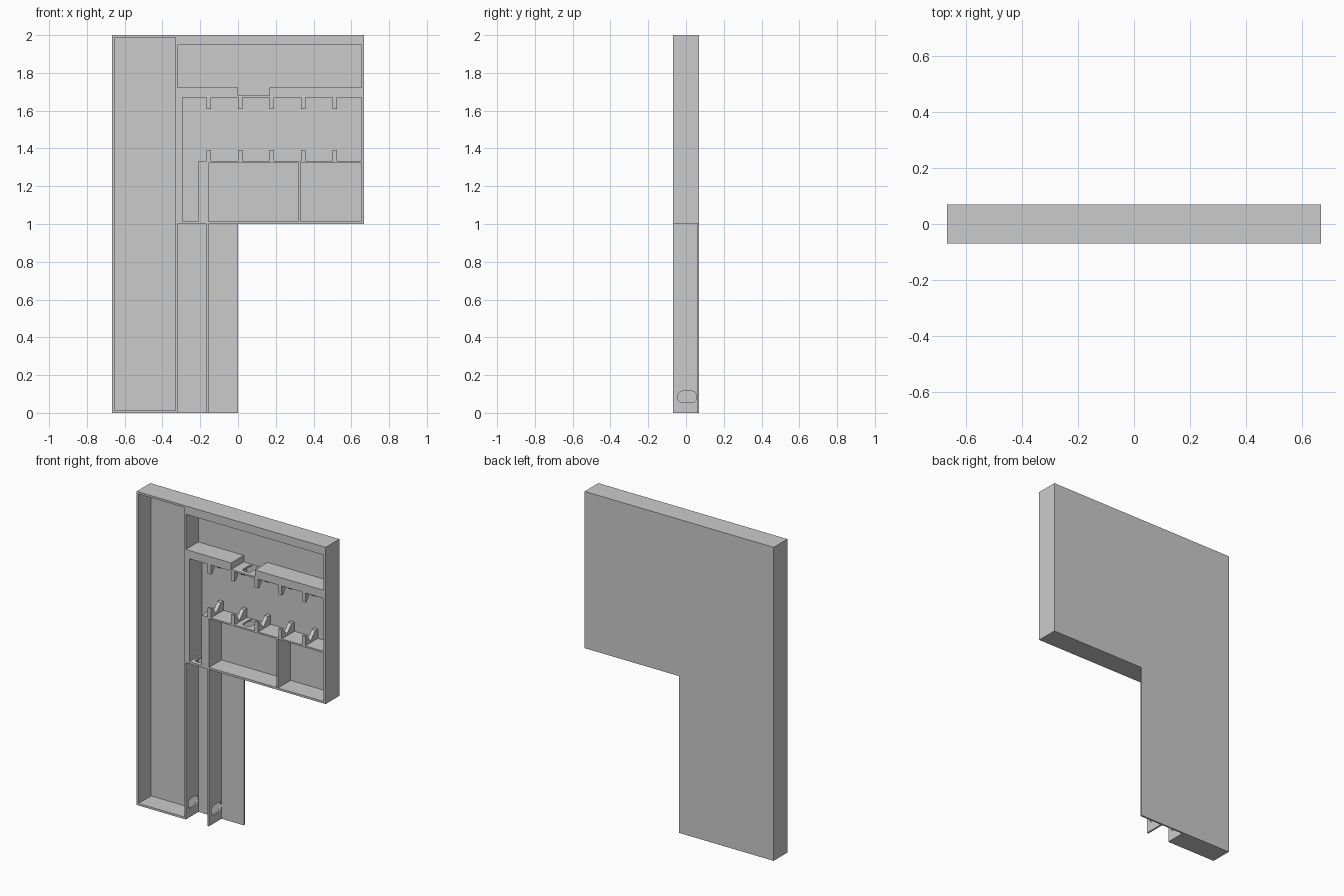
import bpy, bmesh, math

if "Cube" in bpy.data.objects:
    bpy.data.objects.remove(bpy.data.objects["Cube"])

HALF_W, HALF_D, FLOOR = 0.667, 0.069, 0.058   # FLOOR = y of the pocket floors


def prism(name, pts, a, b, axis):
    """Extrude a 2D profile from a to b along x, y or z."""
    place = {'x': lambda p, t: (t, p[0], p[1]),
             'y': lambda p, t: (p[0], t, p[1]),
             'z': lambda p, t: (p[0], p[1], t)}[axis]
    bm = bmesh.new()
    lo = [bm.verts.new(place(p, a)) for p in pts]
    hi = [bm.verts.new(place(p, b)) for p in pts]
    bm.faces.new(lo)
    bm.faces.new(hi)
    n = len(pts)
    for i in range(n):
        j = (i + 1) % n
        bm.faces.new((lo[i], lo[j], hi[j], hi[i]))
    bmesh.ops.recalc_face_normals(bm, faces=bm.faces)
    me = bpy.data.meshes.new(name)
    bm.to_mesh(me)
    bm.free()
    ob = bpy.data.objects.new(name, me)
    bpy.context.collection.objects.link(ob)
    return ob


def rect(x0, x1, z0, z1):
    return [(x0, z0), (x1, z0), (x1, z1), (x0, z1)]


def slot(cu, cv, half_u, half_v, r=0.025, seg=5):
    """Rounded rectangle profile."""
    pts = []
    for k, (su, sv) in enumerate([(1, 1), (-1, 1), (-1, -1), (1, -1)]):
        for i in range(seg + 1):
            t = (k + i / seg) * math.pi / 2
            pts.append((cu + su * (half_u - r) + r * math.cos(t),
                        cv + sv * (half_v - r) + r * math.sin(t)))
    return pts


def cut(target, cutter):
    cutter.hide_render = True
    mod = target.modifiers.new("cut", 'BOOLEAN')
    mod.operation, mod.solver, mod.object = 'DIFFERENCE', 'EXACT', cutter
    bpy.context.view_layer.objects.active = target
    bpy.ops.object.modifier_apply(modifier=mod.name)
    bpy.data.objects.remove(cutter)


# Solid flag-shaped case
case = prism("case_tray", [(-HALF_W, 0), (0, 0), (0, 1), (HALF_W, 1),
                           (HALF_W, 2), (-HALF_W, 2)], -HALF_D, HALF_D, 'y')

# Pockets open to the front
pockets = [
    rect(-0.654, -0.331, 0.013, 1.987),                       # tall left bay
    rect(-0.32, -0.168, -0.1, 1.0),                           # lower channel
    rect(-0.157, 0.1, -0.1, 1.0),                             # open lower shelf
    [(-0.32, 1.722), (0, 1.722), (0, 1.68), (0.167, 1.68),    # top bay
     (0.167, 1.722), (0.653, 1.722), (0.653, 1.947), (-0.32, 1.947)],
    [(-0.294, 1.013), (-0.209, 1.013), (-0.209, 1.333),       # middle bay
     (0.653, 1.333), (0.653, 1.67), (-0.294, 1.67)],
    rect(-0.157, 0.32, 1.013, 1.323),                         # lower bays
    rect(0.331, 0.653, 1.013, 1.323),
]
for pts in pockets:
    cut(case, prism("pocket_cutter", pts, -0.2, FLOOR, 'y'))

# Cable slots: through the two upright walls, then the three level walls
cut(case, prism("slot_cutter", slot(0.006, 0.085, 0.05, 0.03), -0.4, -0.1, 'x'))
for x, z in [(0.083, 1.675), (0.083, 1.328), (-0.252, 1.006)]:
    cut(case, prism("slot_cutter", slot(x, 0.006, 0.03, 0.05), z - 0.02, z + 0.02, 'z'))

# Notched ribs along both edges of the middle bay
rib = [(-HALF_D, 0), (FLOOR, 0), (FLOOR, 0.06), (0.03, 0.06),
       (-0.018, 0.01), (-0.055, 0.06), (-HALF_D, 0.06)]
for i in range(5):
    x = -0.167 + i / 6
    for base, up, label in [(1.333, 1, "lower"), (1.67, -1, "upper")]:
        prism(f"{label}_rib_{i + 1}", [(y, base + up * h) for y, h in rib],
              x, x + 0.024, 'x')
